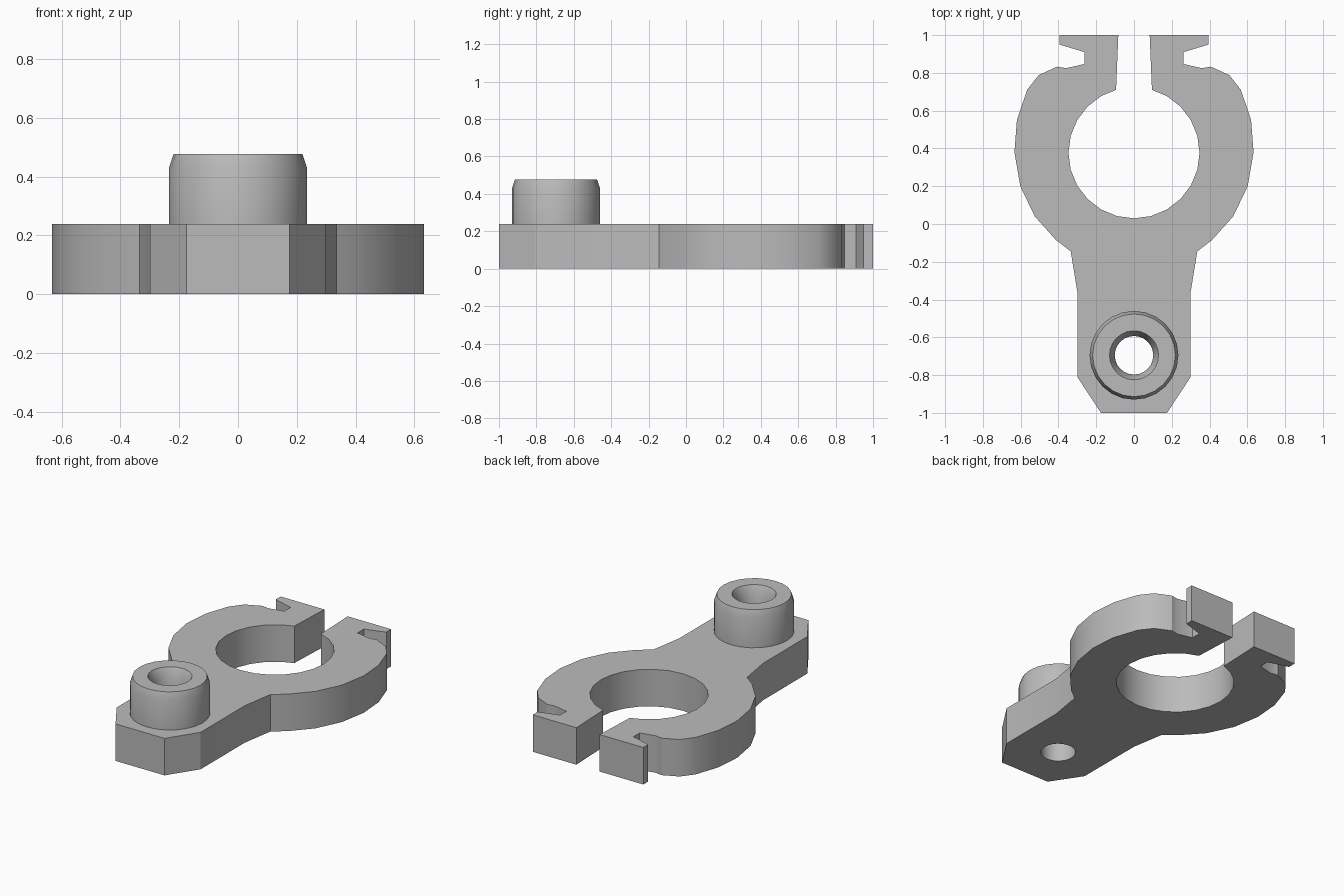
import bpy
import bmesh
from math import cos, sin, pi, radians

cube = bpy.data.objects.get("Cube")
if cube:
    bpy.data.objects.remove(cube, do_unlink=True)

PLATE_TOP = 0.239
BOSS_TOP = 0.478
BOSS_Y = -0.695
BORE = 0.102
SEGMENTS = 24

# One plain grey material
grey = bpy.data.materials.new("plain_grey")
grey.use_nodes = True
grey.diffuse_color = (0.5, 0.5, 0.5, 1)
grey.node_tree.nodes["Principled BSDF"].inputs["Base Color"].default_value = grey.diffuse_color


def finish(bm, name):
    """Turn a bmesh into a shaded, coloured object."""
    bmesh.ops.recalc_face_normals(bm, faces=bm.faces[:])
    mesh = bpy.data.meshes.new(name)
    bm.to_mesh(mesh)
    bm.free()
    mesh.materials.append(grey)
    obj = bpy.data.objects.new(name, mesh)
    bpy.context.collection.objects.link(obj)
    bpy.ops.object.select_all(action="DESELECT")
    obj.select_set(True)
    bpy.context.view_layer.objects.active = obj
    bpy.ops.object.shade_smooth_by_angle(angle=radians(30))
    return obj


def circle(radius, cx, cy):
    steps = [2 * pi * i / SEGMENTS for i in range(SEGMENTS)]
    return [(cx + radius * cos(a), cy + radius * sin(a)) for a in steps]


def add_loop(bm, points, z=0):
    """Add a closed ring of edges and return its vertices."""
    verts = [bm.verts.new((x, y, z)) for x, y in points]
    for a, b in zip(verts, verts[1:] + verts[:1]):
        bm.edges.new((a, b))
    return verts


# Clamp plate: half of the outer outline, from the front end to the slot
half = [
    (0.175, -1), (0.3, -0.81), (0.3, -0.36), (0.335, -0.145),
    (0.413, -0.085), (0.525, 0.04), (0.602, 0.2), (0.633, 0.38),
    (0.62, 0.55), (0.566, 0.71), (0.505, 0.788), (0.407, 0.833),
    (0.36, 0.825), (0.262, 0.847), (0.262, 0.91), (0.395, 0.95),
    (0.395, 1), (0.083, 1), (0.095, 0.71),
]

# Round clamp opening, from beside the slot down to the centre line
RING_Y, RING_R = 0.377, 0.347
for degrees in range(60, -90, -15):
    a = radians(degrees)
    half.append((RING_R * cos(a), RING_Y + RING_R * sin(a)))
mirrored = [(-x, y) for x, y in reversed(half)]
outline = half + [(0, RING_Y - RING_R)] + mirrored

bm = bmesh.new()
add_loop(bm, outline)
add_loop(bm, circle(BORE, 0, BOSS_Y))
bmesh.ops.triangle_fill(bm, use_beauty=True, edges=bm.edges[:], normal=(0, 0, 1))
extruded = bmesh.ops.extrude_face_region(bm, geom=bm.faces[:], use_keep_orig=True)
top = [v for v in extruded["geom"] if isinstance(v, bmesh.types.BMVert)]
bmesh.ops.translate(bm, verts=top, vec=(0, 0, PLATE_TOP))
finish(bm, "clamp_plate")

# Hollow boss: chamfered outer wall, flat rim and countersunk bore
profile = [
    (0.235, PLATE_TOP), (0.235, 0.43), (0.219, BOSS_TOP),
    (0.13, BOSS_TOP), (BORE, BOSS_TOP - 0.06), (BORE, PLATE_TOP),
]
bm = bmesh.new()
rings = [add_loop(bm, circle(r, 0, BOSS_Y), z) for r, z in profile]
for low, high in zip(rings, rings[1:]):
    for i in range(SEGMENTS):
        j = (i + 1) % SEGMENTS
        bm.faces.new((low[i], low[j], high[j], high[i]))
# Close the underside so that the boss is a solid tube
for i in range(SEGMENTS):
    j = (i + 1) % SEGMENTS
    bm.faces.new((rings[-1][i], rings[-1][j], rings[0][j], rings[0][i]))
finish(bm, "hollow_boss")
